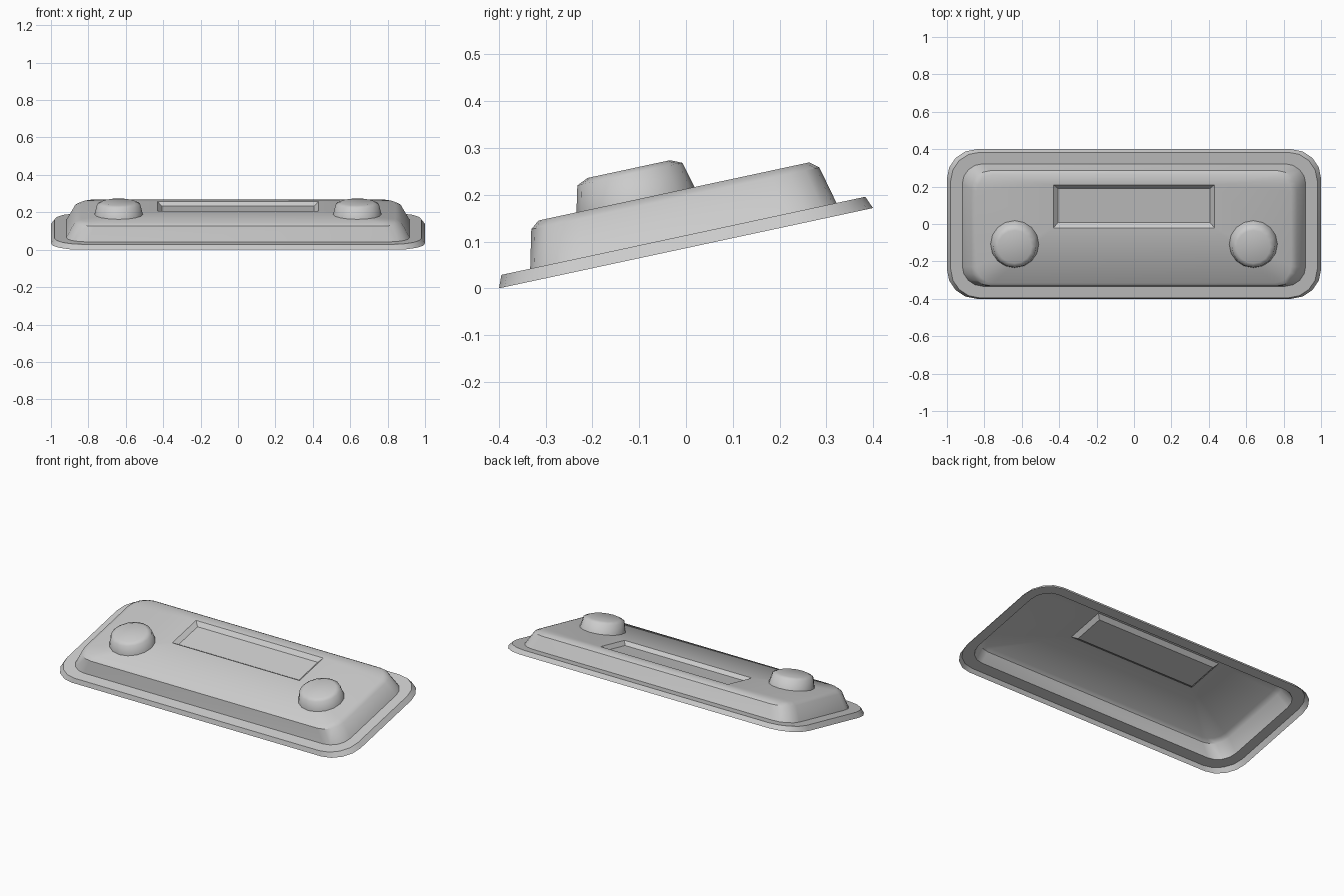
import bpy, bmesh, math

if "Cube" in bpy.data.objects:
    bpy.data.objects.remove(bpy.data.objects["Cube"])

TILT = math.atan(0.2146)
LIFT = 0.409 * math.sin(TILT)
SEG = 4
TOP = 0.124


def rounded_rect(hx, hy, r, z):
    """Counter-clockwise loop, SEG + 1 points per corner."""
    pts = []
    for i, (sx, sy) in enumerate(((1, 1), (-1, 1), (-1, -1), (1, -1))):
        for k in range(SEG + 1):
            a = math.pi / 2 * (i + k / SEG)
            pts.append((sx * (hx - r) + r * math.cos(a),
                        sy * (hy - r) + r * math.sin(a), z))
    return pts


def rect(x0, x1, y0, y1, z):
    return [(x1, y1, z), (x0, y1, z), (x0, y0, z), (x1, y0, z)]


def skin(bm, a, b):
    n = len(a)
    for i in range(n):
        j = (i + 1) % n
        bm.faces.new((a[i], a[j], b[j], b[i]))


def finish(name, bm, angle):
    bmesh.ops.recalc_face_normals(bm, faces=bm.faces)
    if max(bm.faces, key=lambda f: f.calc_area()).normal.z < 0:
        bmesh.ops.reverse_faces(bm, faces=bm.faces)
    me = bpy.data.meshes.new(name)
    bm.to_mesh(me)
    bm.free()
    ob = bpy.data.objects.new(name, me)
    bpy.context.collection.objects.link(ob)
    ob.rotation_euler.x = TILT
    ob.location.z = LIFT
    bpy.ops.object.select_all(action='DESELECT')
    ob.select_set(True)
    bpy.context.view_layer.objects.active = ob
    bpy.ops.object.shade_smooth_by_angle(angle=math.radians(angle))
    return ob


# panel shell: flange rim, flange top, body wall, softened top edge (open below)
bm = bmesh.new()
levels = [(1.0, 0.409, 0.16, 0.0), (0.98, 0.398, 0.155, 0.027),
          (0.918, 0.335, 0.11, 0.027), (0.872, 0.315, 0.105, 0.109),
          (0.84, 0.296, 0.09, TOP)]
loops = [[bm.verts.new(p) for p in rounded_rect(*lv)] for lv in levels]
for a, b in zip(loops, loops[1:]):
    skin(bm, a, b)

# recessed slot in the top face
slot = [bm.verts.new(p) for p in rect(-0.43, 0.43, 0.006, 0.241, TOP)]
floor = [bm.verts.new(p) for p in rect(-0.406, 0.406, 0.031, 0.216, TOP - 0.02)]
skin(bm, slot, floor)
bm.faces.new(floor)

# top face around the slot
rim, n = loops[-1], SEG + 1
for c in range(4):
    for k in range(SEG):
        bm.faces.new((rim[c * n + k], rim[c * n + k + 1], slot[c]))
    d = (c + 1) % 4
    bm.faces.new((rim[c * n + SEG], rim[d * n], slot[d], slot[c]))
finish("panel_shell", bm, 35)

# round knobs
for name, x in (("left_knob", -0.638), ("right_knob", 0.638)):
    bm = bmesh.new()
    rings = [[bm.verts.new((x + r * math.cos(i * math.pi / 8),
                            -0.084 + r * math.sin(i * math.pi / 8), z))
              for i in range(16)]
             for r, z in ((0.129, TOP), (0.115, 0.18), (0.09, 0.191))]
    for a, b in zip(rings, rings[1:]):
        skin(bm, a, b)
    bm.faces.new(rings[-1])
    finish(name, bm, 60)
